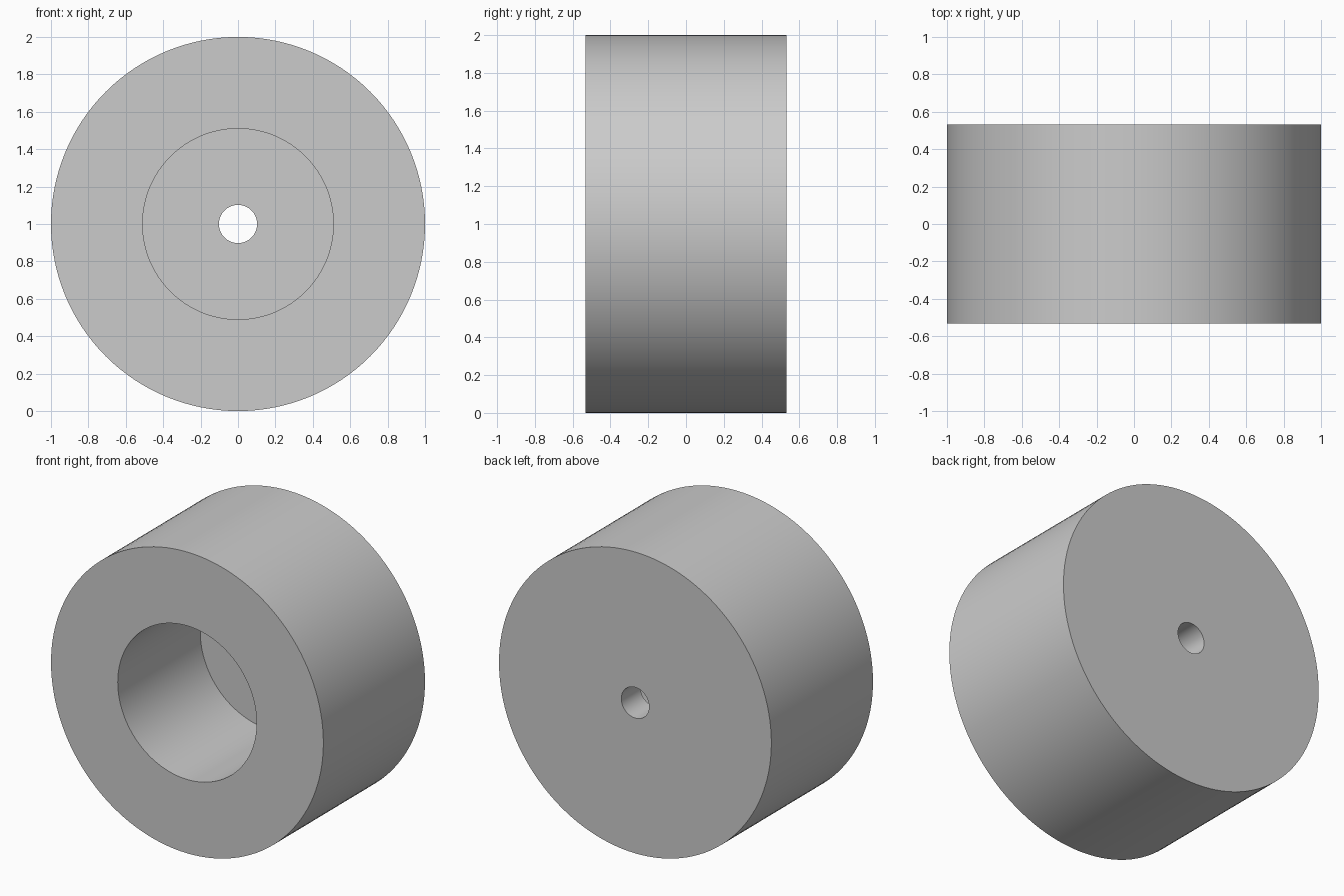
import bpy, bmesh, math
from mathutils import Matrix, Vector

cube = bpy.data.objects.get("Cube")
if cube:
    bpy.data.objects.remove(cube, do_unlink=True)

SEGMENTS = 128
RADIUS, BORE, HOLE = 1.0, 0.51, 0.102
HALF = 0.533          # half the length along y
FLOOR = HALF - 0.2    # front side of the rear wall

# Plain grey material
grey = bpy.data.materials.new("light grey")
grey.use_nodes = True
colour = (0.6, 0.6, 0.6, 1)
grey.diffuse_color = colour
grey.node_tree.nodes["Principled BSDF"].inputs["Base Color"].default_value = colour

# Closed cross-section (radius, y): outer wall, front rim, bore, floor, small hole
profile = [(RADIUS, HALF), (RADIUS, -HALF), (BORE, -HALF),
           (BORE, FLOOR), (HOLE, FLOOR), (HOLE, HALF)]

# Spin the cross-section around the y axis
bm = bmesh.new()
verts = [bm.verts.new((r, y, 0)) for r, y in profile]
edges = [bm.edges.new((v, verts[(i + 1) % len(verts)])) for i, v in enumerate(verts)]
bmesh.ops.spin(bm, geom=verts + edges, cent=(0, 0, 0), axis=(0, 1, 0),
               angle=math.tau, steps=SEGMENTS, use_merge=True)
bmesh.ops.remove_doubles(bm, verts=bm.verts, dist=0.0001)
bmesh.ops.recalc_face_normals(bm, faces=bm.faces)
bmesh.ops.transform(bm, matrix=Matrix.Translation(Vector((0, 0, RADIUS))), verts=bm.verts)

mesh = bpy.data.meshes.new("bored_cylinder")
bm.to_mesh(mesh)
bm.free()
mesh.materials.append(grey)
body = bpy.data.objects.new("bored_cylinder", mesh)
bpy.context.collection.objects.link(body)

# Smooth walls with crisp rims
bpy.ops.object.select_all(action="DESELECT")
body.select_set(True)
bpy.context.view_layer.objects.active = body
bpy.ops.object.shade_smooth_by_angle(angle=math.radians(30))
